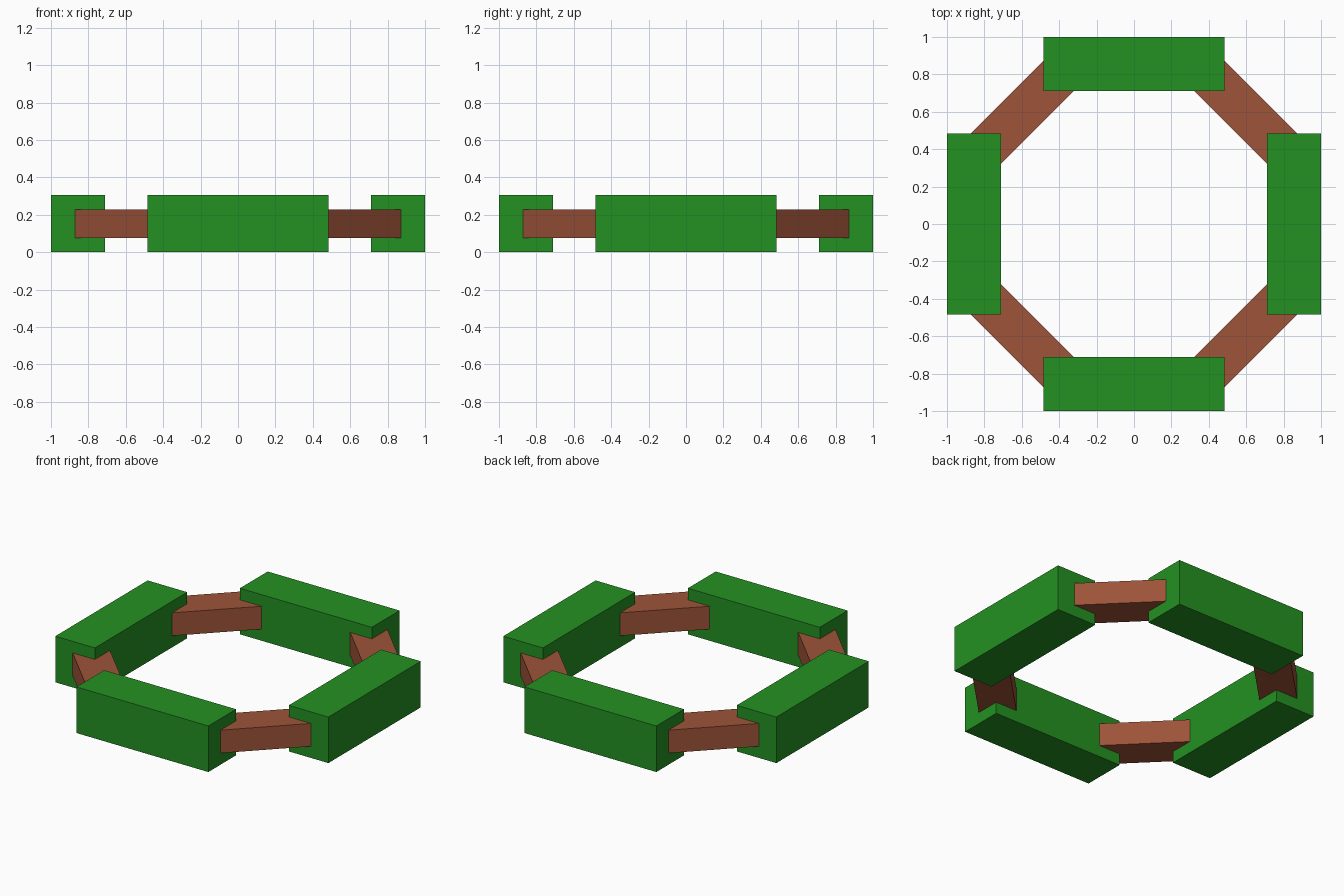
import bpy
import math
from mathutils import Matrix

if "Cube" in bpy.data.objects:
    bpy.data.objects.remove(bpy.data.objects["Cube"])


def material(name, rgb):
    m = bpy.data.materials.new(name)
    m.diffuse_color = (*rgb, 1.0)
    m.use_nodes = True
    m.node_tree.nodes["Principled BSDF"].inputs["Base Color"].default_value = m.diffuse_color
    return m


GREEN = material("leaf green", (0.018, 0.283, 0.016))
BROWN = material("brick brown", (0.337, 0.087, 0.041))


def ring_beam(name, size, radius, z, angle, mat):
    """Box lying tangent to a circle of the given radius, at the given angle."""
    bpy.ops.mesh.primitive_cube_add(size=1)
    ob = bpy.context.object
    ob.name = name
    ob.data.transform(Matrix.Rotation(angle, 4, 'Z')
                      @ Matrix.Translation((radius, 0, z))
                      @ Matrix.Diagonal((*size, 1)))
    ob.data.materials.append(mat)


HEIGHT = 0.305
for i, side in enumerate(("right", "back", "left", "front")):
    a = i * math.pi / 2
    # Thick straight block on each side
    ring_beam(side + "_block", (0.29, 0.966, HEIGHT), 0.855, HEIGHT / 2, a, GREEN)
    # Thinner diagonal link, its ends buried in the neighbouring blocks
    ring_beam(side + "_corner_link", (0.227, 0.60, 0.152), 0.845, HEIGHT / 2,
              a + math.pi / 4, BROWN)
